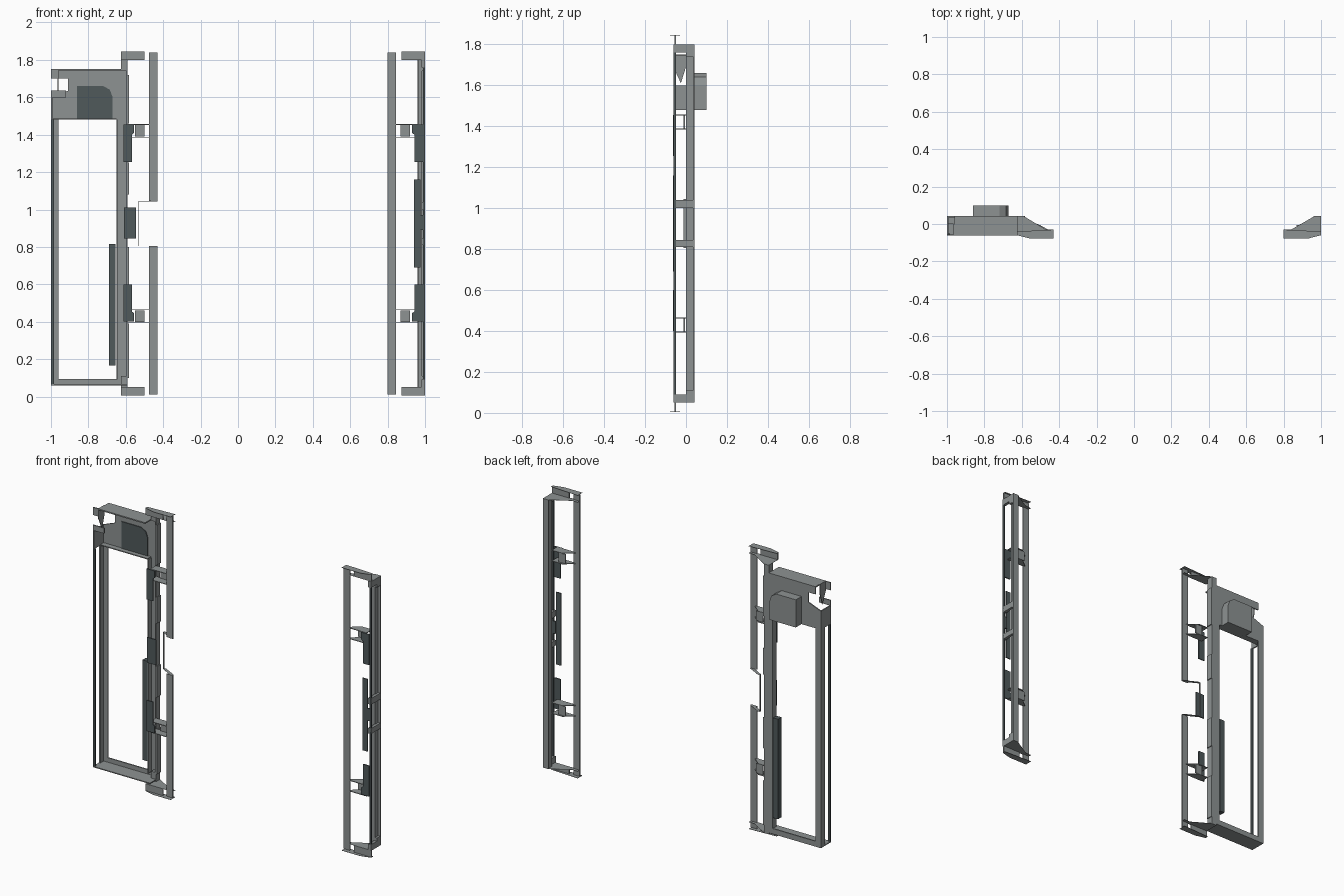
import bpy
import bmesh
from mathutils import Vector

old = bpy.data.objects.get("Cube")
if old:
    bpy.data.objects.remove(old, do_unlink=True)


def material(name, rgb):
    m = bpy.data.materials.new(name)
    m.use_nodes = True
    m.diffuse_color = (*rgb, 1)
    m.node_tree.nodes["Principled BSDF"].inputs["Base Color"].default_value = (*rgb, 1)
    return m


GREY = material("mid grey metal", (0.27, 0.29, 0.29))
DARK = material("dark slate", (0.08, 0.1, 0.105))


def prism(name, axis, outline, low, high, mat=GREY):
    """Extrude a flat outline along one axis; the outline keeps x, y, z order."""
    bm = bmesh.new()

    def point(p, d):
        c = list(p)
        c.insert("xyz".index(axis), d)
        return Vector(c)

    face = bm.faces.new([bm.verts.new(point(p, low)) for p in outline])
    shift = point((0, 0), high - low)
    out = bmesh.ops.extrude_face_region(bm, geom=[face])
    bmesh.ops.translate(bm, vec=shift, verts=[g for g in out["geom"] if isinstance(g, bmesh.types.BMVert)])
    bmesh.ops.recalc_face_normals(bm, faces=bm.faces)
    mesh = bpy.data.meshes.new(name)
    bm.to_mesh(mesh)
    bm.free()
    mesh.materials.append(mat)
    obj = bpy.data.objects.new(name, mesh)
    bpy.context.collection.objects.link(obj)
    return obj


def box(name, x, y, z, mat=GREY):
    (x0, x1), (y0, y1) = sorted(x), sorted(y)
    return prism(name, "z", [(x0, y0), (x1, y0), (x1, y1), (x0, y1)], z[0], z[1], mat)


FRONT, BACK = -0.062, 0.042
POST_Y = (-0.057, -0.05)
SKIN = (0.034, BACK)
MID = 0.925


def mirror_z(z):
    return (2 * MID - z[1], 2 * MID - z[0])


# Panel: back skin around the tall opening
box("panel_post", (-0.65, -0.59), SKIN, (0.06, 1.75))
box("panel_post_edge", (-0.596, -0.59), (0, BACK), (0.09, 1.75))
for z in ((0.1, 0.39), (0.6, 0.8), (1.08, 1.25), (1.46, 1.72)):
    box("panel_edge_tab", (-0.59, -0.584), (0, BACK), z)
box("panel_post_return", (-0.65, -0.645), (0, BACK), (0.09, 1.48))
box("panel_outer_flange", (-0.99, -0.96), SKIN, (0.06, 1.48))
box("panel_outer_wall", (-1, -0.99), (0, BACK), (0.06, 1.48))
box("panel_front_bar", (-1, -0.985), (FRONT, -0.05), (0.068, 1.48), DARK)
box("panel_sill", (-1, -0.59), (FRONT, BACK), (0.06, 0.066))
box("panel_sill_back", (-0.99, -0.65), SKIN, (0.06, 0.095))

# Head: open-fronted tray with a notched outer corner
prism("head_back", "y", [(-1, 1.48), (-0.59, 1.48), (-0.59, 1.75), (-0.96, 1.75),
                         (-0.96, 1.70), (-0.91, 1.70), (-0.91, 1.635), (-1, 1.60)], *SKIN)
box("head_top", (-0.96, -0.625), (FRONT, BACK), (1.742, 1.75))
box("head_bottom", (-0.99, -0.65), (0, BACK), (1.48, 1.486))
box("head_side", (-1, -0.992), (FRONT, BACK), (1.48, 1.60))
prism("head_corner_wedge", "x", [(FRONT, 1.75), (FRONT, 1.69), (-0.025, 1.61), (0, 1.69), (0, 1.75)],
      -0.964, -0.96)
box("head_corner_tab", (-1, -0.96), (FRONT, -0.055), (1.70, 1.75))
box("head_catch", (-1, -0.92), (FRONT, -0.055), (1.60, 1.635))

# Locker: chamfered housing on the back and its dark front plate
housing = [(-0.86, 1.48), (-0.67, 1.48), (-0.67, 1.60), (-0.685, 1.64), (-0.72, 1.66), (-0.86, 1.66)]
prism("housing", "y", housing, BACK, 0.1)
prism("housing_front", "y", housing, 0.029, 0.034, DARK)

# Parts shared by both door posts: s is the direction towards the doorway
for side, edge, s in (("panel", -0.625, 1), ("jamb", 1.0, -1)):
    reach = 0.195 if s > 0 else 0.2
    tip = edge + s * reach
    flange = edge + s * 0.125
    post = (tip - s * 0.045, tip)
    wall = edge + s * 0.035

    # Front post strips, split on the panel side
    spans = ((0.01, 0.805), (1.045, 1.84)) if s > 0 else ((0.01, 1.84),)
    for i, z in enumerate(spans):
        box(f"{side}_post_{i}", post, POST_Y, z)

    # End caps: thin tapered shelf, front flange and lip at each end
    for end, flip in (("top", lambda z: z), ("bottom", mirror_z)):
        shelf = [(edge, BACK), (wall, BACK), (tip - s * 0.04, -0.03), (tip, -0.03),
                 (tip, POST_Y[0]), (edge, POST_Y[0])]
        prism(f"{side}_{end}_shelf", "z", shelf, *flip((1.799, 1.8)))
        box(f"{side}_{end}_flange", (edge, flange), POST_Y, flip((1.80, 1.845)))
        lip = [(edge, -0.06), (edge, -0.04), (tip, -0.03), (tip, -0.078), (edge + s * 0.07, -0.078)]
        prism(f"{side}_{end}_lip", "z", lip, *flip((1.8435, 1.845)))
        box(f"{side}_{end}_link", (edge, wall), (0, BACK), flip((1.74, 1.80)))

        # Hinge bracket: two shelves, an upright and a dark backing plate
        for z in ((1.384, 1.388), (1.453, 1.457)):
            arm = [(wall, 0.0), (tip - s * 0.09, 0.0), (tip - s * 0.03, -0.05),
                   (tip - s * 0.03, POST_Y[0]), (wall, POST_Y[0])]
            prism(f"{side}_{end}_bracket_arm", "z", arm, *flip(z))
        box(f"{side}_{end}_bracket_upright", (tip - s * 0.12, tip - s * 0.07), (-0.012, -0.006),
            flip((1.39, 1.452)))
        inner = edge + s * 0.012
        plate = [(inner, 1.255), (inner + s * 0.045, 1.255), (inner + s * 0.045, 1.40),
                 (inner + s * 0.058, 1.41), (inner + s * 0.058, 1.455), (inner, 1.455)]
        if end == "bottom":
            plate = [(x, 2 * MID + 0.005 - z) for x, z in plate]
        prism(f"{side}_{end}_hinge_plate", "y", plate, FRONT - 0.002, FRONT + 0.005, DARK)

# Thin recess strip that steps back across the gap in the panel post
step = [(-0.53, -0.012), (-0.53, 0), (-0.515, 0), (-0.43, -0.045), (-0.43, -0.057), (-0.45, -0.057)]
for z in (0.805, 1.044):
    prism("recess_step", "z", step, z, z + 0.001)
box("recess_strip", (-0.531, -0.53), (-0.012, 0), (0.805, 1.045))
box("latch_plate", (-0.61, -0.545), (-0.064, -0.057), (0.845, 1.01), DARK)
box("lower_side_strip", (-0.69, -0.655), (0.005, 0.04), (0.165, 0.815), DARK)

# Jamb: side wall with openings
box("jamb_back_strip", (0.96, 1.0), SKIN, (0.05, 1.80))
box("jamb_back_wall", (0.965, 0.985), (0, BACK), (0.05, 1.80))
box("jamb_front_strip", (0.99, 1.0), (FRONT, -0.05), (0.09, 1.76), DARK)
for z in ((0.05, 0.09), (0.81, 0.845), (1.0, 1.04), (1.76, 1.80)):
    box("jamb_crossbar", (0.98, 1.0), (FRONT, BACK), z)
box("jamb_latch_plate", (0.94, 0.975), (-0.064, -0.057), (0.69, 1.16), DARK)
box("jamb_latch_block", (0.975, 0.99), (-0.06, -0.05), (0.89, 0.97), DARK)
